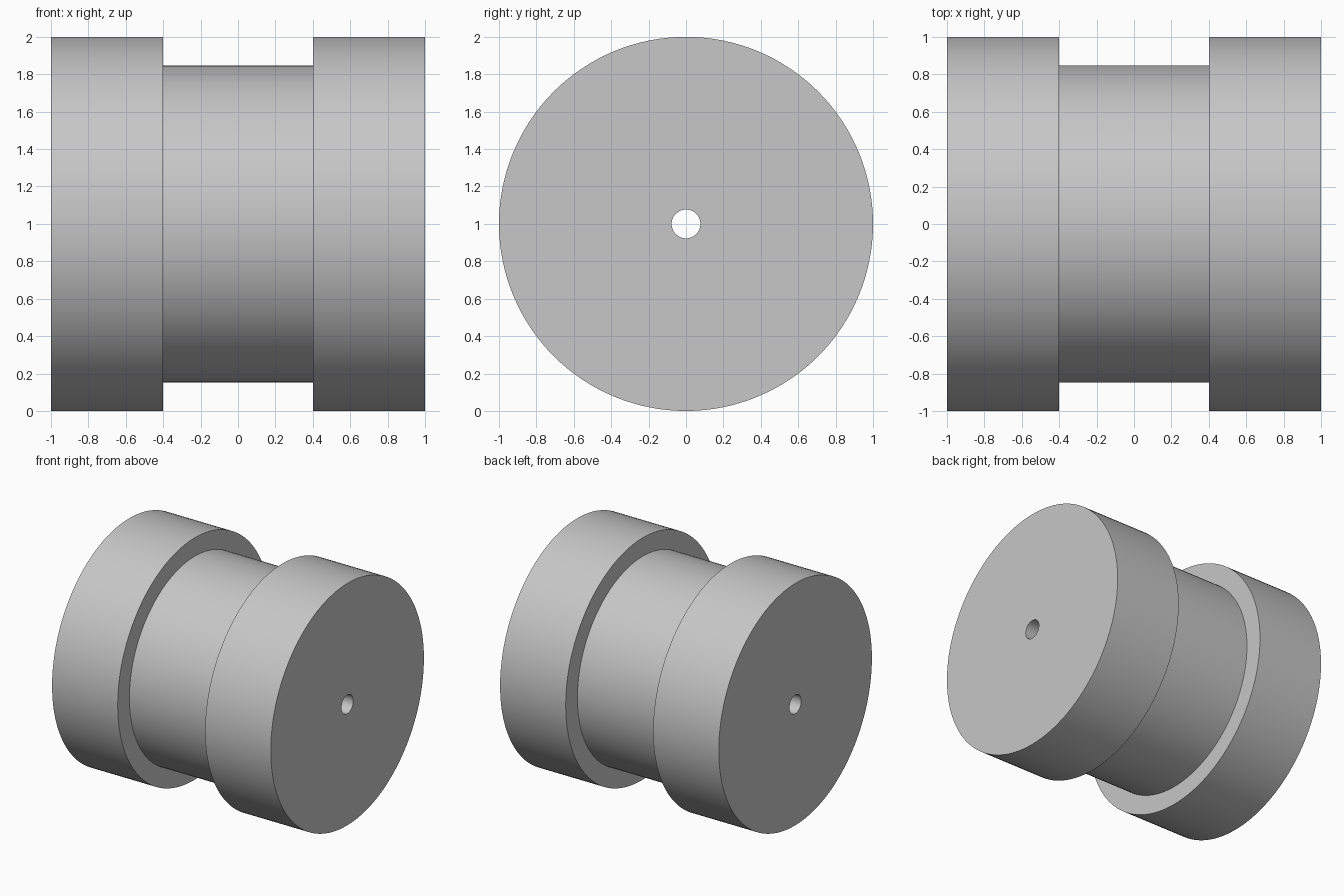
import bpy, bmesh, math
from mathutils import Matrix, Vector

cube = bpy.data.objects.get("Cube")
if cube:
    bpy.data.objects.remove(cube, do_unlink=True)

SEGMENTS = 128
RIM, CORE, BORE = 1.0, 0.847, 0.077
END, GROOVE = 1.0, 0.4

grey = bpy.data.materials.new("plain grey")
grey.use_nodes = True
colour = (0.57, 0.57, 0.57, 1)
grey.diffuse_color = colour
grey.node_tree.nodes["Principled BSDF"].inputs["Base Color"].default_value = colour

# Closed half-section of the grooved roller: (position along axle, radius)
profile = [(-END, BORE), (-END, RIM), (-GROOVE, RIM), (-GROOVE, CORE),
           (GROOVE, CORE), (GROOVE, RIM), (END, RIM), (END, BORE)]

# Spin the section around the x axis, leaving the axle bore open
bm = bmesh.new()
verts = [bm.verts.new((x, 0, r)) for x, r in profile]
edges = [bm.edges.new((v, verts[(i + 1) % len(verts)])) for i, v in enumerate(verts)]
bmesh.ops.spin(bm, geom=verts + edges, cent=(0, 0, 0), axis=(1, 0, 0),
               angle=math.tau, steps=SEGMENTS, use_merge=True)
bmesh.ops.remove_doubles(bm, verts=bm.verts, dist=1e-5)
bmesh.ops.recalc_face_normals(bm, faces=bm.faces)
bmesh.ops.translate(bm, verts=bm.verts, vec=(0, 0, RIM))

mesh = bpy.data.meshes.new("grooved_roller")
bm.to_mesh(mesh)
bm.free()
mesh.materials.append(grey)
roller = bpy.data.objects.new("grooved_roller", mesh)
bpy.context.collection.objects.link(roller)

# Smooth round walls, crisp rims
bpy.ops.object.select_all(action="DESELECT")
roller.select_set(True)
bpy.context.view_layer.objects.active = roller
bpy.ops.object.shade_smooth_by_angle(angle=math.radians(30))
